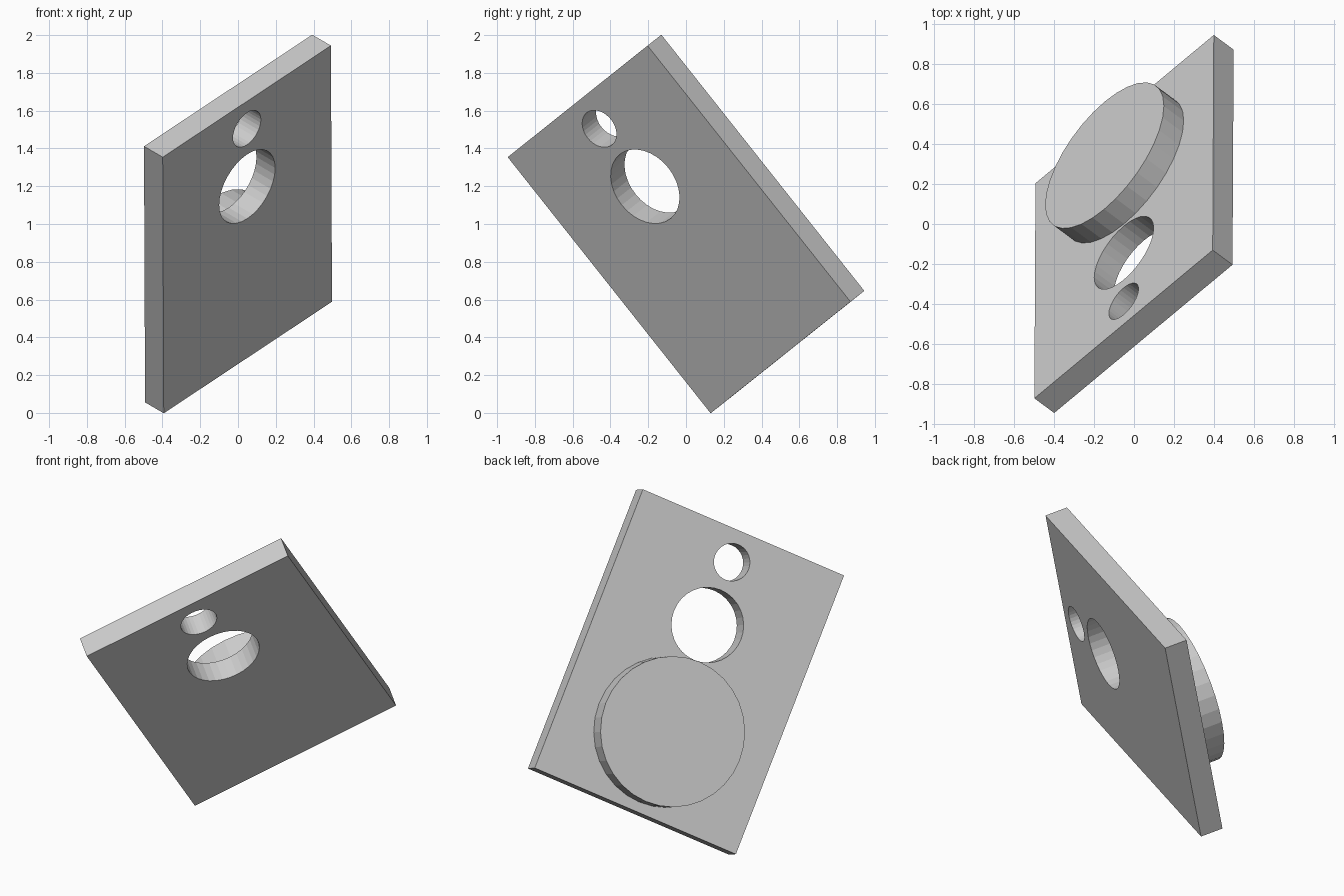
import bpy
from mathutils import Matrix, Vector

if "Cube" in bpy.data.objects:
    bpy.data.objects.remove(bpy.data.objects["Cube"])

WIDTH, LENGTH, THICK = 1.30, 1.73, 0.136
SIDES = 32

# Tilted frame of the plate: width, length and front normal directions
u = Vector((0.89, 0.74, 0.59)).normalized()
v = Vector((0, -1.07, 1.36))
v = (v - u * v.dot(u)).normalized()
n = u.cross(v)
FRAME = Matrix.Translation((0, 0, 1)) @ Matrix((u, v, n)).transposed().to_4x4()


def disc(name, y, z, radius, depth):
    bpy.ops.mesh.primitive_cylinder_add(vertices=SIDES, radius=radius, depth=depth)
    ob = bpy.context.object
    ob.name = name
    ob.matrix_world = FRAME @ Matrix.Translation((0, y, z))
    return ob


# Flat rectangular plate
bpy.ops.mesh.primitive_cube_add(size=1)
plate = bpy.context.object
plate.name = "plate"
plate.data.transform(Matrix.Diagonal((WIDTH, LENGTH, THICK, 1)))
plate.matrix_world = FRAME

# Two round through holes
for name, y, radius in (("large_hole", 0.29, 0.2165), ("small_hole", 0.68, 0.108)):
    cutter = disc(name + "_cutter", y, 0, radius, THICK * 3)
    cutter.hide_render = True
    cutter.display_type = 'WIRE'
    mod = plate.modifiers.new(name, 'BOOLEAN')
    mod.operation = 'DIFFERENCE'
    mod.solver = 'EXACT'
    mod.object = cutter

# Raised round boss on the back face
disc("round_boss", -0.375, -THICK, 0.433, THICK)
